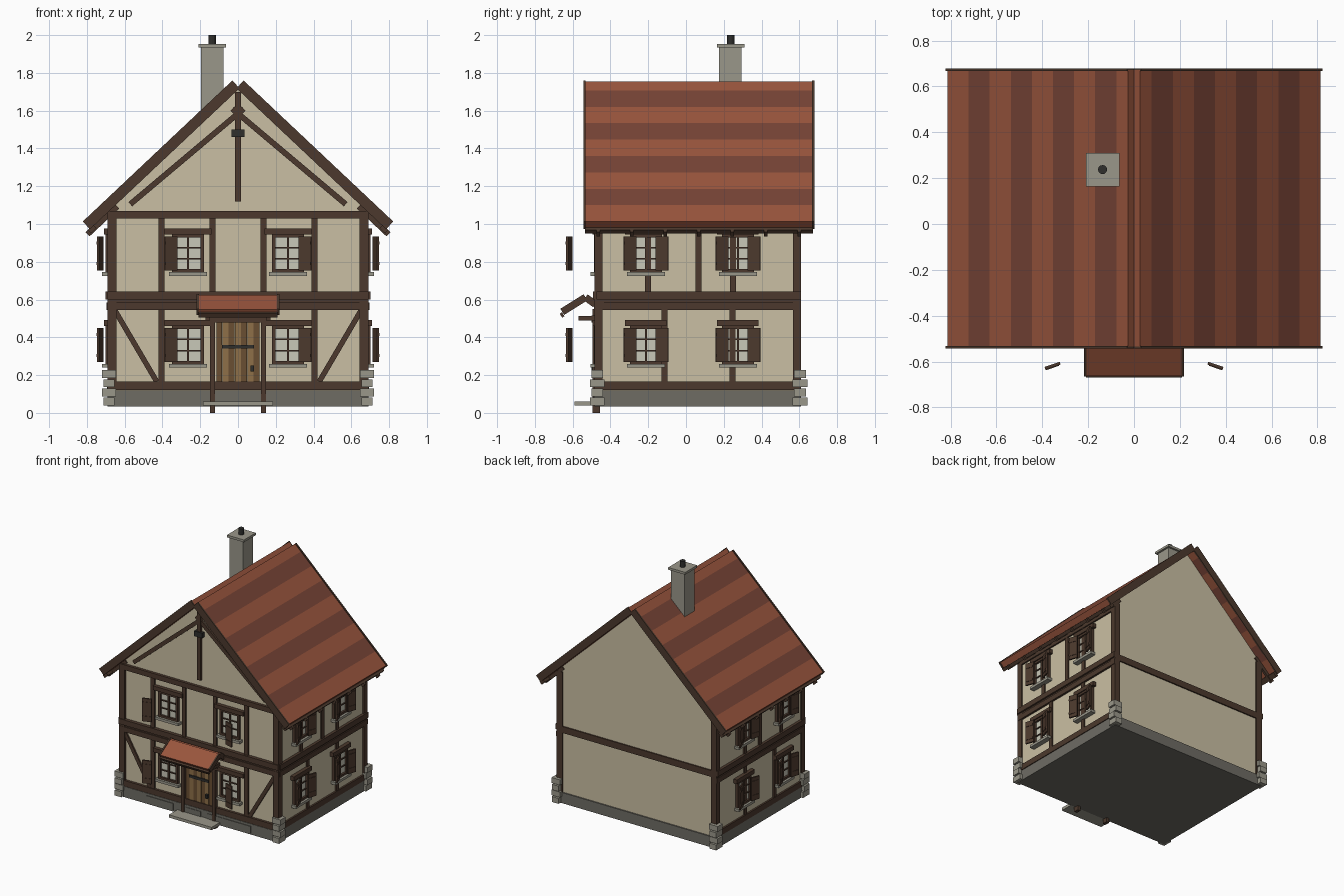
import bpy, bmesh, math

if "Cube" in bpy.data.objects:
    bpy.data.objects.remove(bpy.data.objects["Cube"])

def mat(name, h):
    def lin(c): return ((c + 0.055) / 1.055) ** 2.4
    m = bpy.data.materials.new(name)
    m.diffuse_color = [lin(int(h[i:i + 2], 16) / 255) for i in (0, 2, 4)] + [1]
    m.use_nodes = True
    m.node_tree.nodes["Principled BSDF"].inputs["Base Color"].default_value = m.diffuse_color
    return m

PLASTER, TIMBER = mat("plaster", "CABFA3"), mat("timber", "4C392D")
TILE_A, TILE_B = mat("tile_light", "99553D"), mat("tile_dark", "774436")
STONE, BASE = mat("stone", "9A978A"), mat("base_stone", "6E6C64")
PLANK_A, PLANK_B = mat("plank_light", "8E7048"), mat("plank_dark", "6A4E32")
IRON, GLASS = mat("iron", "2E2E2C"), mat("glass", "C9C8B8")

XZ = lambda a, b, t: (a, t, b)      # profile seen from the front
YZ = lambda a, b, t: (t, a, b)      # profile seen from the side

def prism(name, pts, lo, hi, m, place=XZ):
    bm = bmesh.new()
    rings = [[bm.verts.new(place(a, b, t)) for a, b in pts] for t in (lo, hi)]
    bm.faces.new(rings[0]); bm.faces.new(rings[1])
    n = len(pts)
    for i in range(n):
        j = (i + 1) % n
        bm.faces.new([rings[0][i], rings[0][j], rings[1][j], rings[1][i]])
    bmesh.ops.recalc_face_normals(bm, faces=bm.faces)
    me = bpy.data.meshes.new(name)
    bm.to_mesh(me); bm.free()
    me.materials.append(m)
    ob = bpy.data.objects.new(name, me)
    bpy.context.collection.objects.link(ob)
    return ob

def box(name, x0, x1, y0, y1, z0, z1, m, place=XZ):
    """x = along, y = depth, z = up, mapped through place."""
    return prism(name, [(x0, z0), (x1, z0), (x1, z1), (x0, z1)], y0, y1, m, place)

def bar(name, p, q, w, lo, hi, m, place=XZ):
    dx, dz = q[0] - p[0], q[1] - p[1]
    k = w / 2 / math.hypot(dx, dz)
    ox, oz = -dz * k, dx * k
    prism(name, [(p[0] + ox, p[1] + oz), (q[0] + ox, q[1] + oz),
                 (q[0] - ox, q[1] - oz), (p[0] - ox, p[1] - oz)], lo, hi, m, place)

FRONT, BACK, SIDE = -0.465, 0.60, 0.68
front = lambda u, z, v: (u, FRONT - v, z)            # v points out of the wall
def side(s): return lambda u, z, v: (s * (SIDE + v), u, z)

# walls with gables, foundation
prism("walls", [(-SIDE, 0.1), (SIDE, 0.1), (SIDE, 1.075), (0, 1.715), (-SIDE, 1.075)], FRONT, BACK, PLASTER)
box("foundation", -0.69, 0.69, -0.485, 0.61, 0.035, 0.118, BASE)
for s in (-1, 1):
    a, b = sorted((s * 0.22, s * 0.45))
    box("foundation_stone", a, b, -0.49, -0.47, 0.042, 0.1, BASE)
for x in (-0.06, 0.16):
    box("foundation_stone_small", x - 0.08, x + 0.08, -0.489, -0.47, 0.042, 0.1, BASE)
box("door_step", -0.185, 0.185, -0.59, -0.46, 0.038, 0.06, STONE)

# corner posts and stone quoins
for s in (-1, 1):
    for y in (-0.463, 0.588):
        x = s * 0.667
        box("corner_post", x - 0.025, x + 0.025, y - 0.022, y + 0.022, 0.12, 1.06, TIMBER)
        for i in range(4):
            e = 0.004 if i % 2 else -0.004
            z = 0.04 + i * 0.048
            cy = y - 0.007 if y < 0 else y + 0.016
            box("quoin", s * 0.682 - 0.033 - e, s * 0.682 + 0.033 + e,
                cy - 0.035 + e, cy + 0.035 - e, z, z + 0.042, STONE)

# horizontal beams: front, sides, back
for z0, z1, v in ((0.12, 0.165, 0.02), (0.545, 0.585, 0.022), (0.58, 0.605, 0.014), (0.6, 0.642, 0.028)):
    box("front_beam", -0.69, 0.69, -0.03, v, z0, z1, TIMBER, front)
    for s in (-1, 1):
        box("side_beam", -0.475, 0.61, -0.03, v - 0.006, z0, z1, TIMBER, side(s))
box("gable_beam", -0.69, 0.69, -0.03, 0.022, 1.03, 1.07, TIMBER, front)
box("back_beam", -0.68, 0.68, 0.58, 0.61, 0.585, 0.635, TIMBER)
for s in (-1, 1):
    box("wall_plate", -0.475, 0.61, -0.03, 0.012, 1.0, 1.05, TIMBER, side(s))

# upright studs and braces
for s in (-1, 1):
    box("front_stud_low", s * 0.405 - 0.016, s * 0.405 + 0.016, -0.02, 0.014, 0.16, 0.55, TIMBER, front)
    box("front_stud_up", s * 0.405 - 0.016, s * 0.405 + 0.016, -0.02, 0.014, 0.64, 1.03, TIMBER, front)
    box("middle_stud_up", s * 0.135 - 0.015, s * 0.135 + 0.015, -0.02, 0.014, 0.64, 1.03, TIMBER, front)
    box("door_post", s * 0.135 - 0.013, s * 0.135 + 0.013, -0.01, 0.03, 0.0, 0.55, TIMBER, front)
    bar("front_brace", (s * 0.65, 0.54), (s * 0.43, 0.165), 0.028, -0.01, 0.012, TIMBER, front)
    bar("gable_brace", (s * 0.57, 1.105), (-s * 0.03, 1.61), 0.03, -0.01, 0.014, TIMBER, front)
    for y, z0, z1 in ((-0.115, 0.16, 0.55), (0.245, 0.16, 0.55), (-0.2, 0.64, 1.0),
                      (0.065, 0.64, 1.0), (0.248, 0.64, 1.0)):
        box("side_stud", y - 0.016, y + 0.016, -0.02, 0.01, z0, z1, TIMBER, side(s))
box("king_post", -0.015, 0.015, -0.01, 0.018, 1.12, 1.7, TIMBER, front)
box("iron_plate", -0.034, 0.034, 0.0, 0.028, 1.46, 1.5, IRON, front)

# windows
def window(u, z, place, shutters, lintel_w):
    w = 0.075
    box("window_glass", u - w, u + w, 0, 0.006, z, z + 0.2, GLASS, place)
    for e in (-1, 1):
        box("window_jamb", u + e * w - 0.009, u + e * w + 0.009, 0, 0.022, z, z + 0.2, TIMBER, place)
    for k in (0.008, 0.192):
        box("window_rail", u - w, u + w, 0, 0.022, z + k - 0.008, z + k + 0.008, TIMBER, place)
    for k in (0.07, 0.13):
        box("window_muntin", u - w, u + w, 0, 0.014, z + k - 0.004, z + k + 0.004, TIMBER, place)
    box("window_mullion", u - 0.006, u + 0.006, 0, 0.016, z, z + 0.2, TIMBER, place)
    box("window_lintel", u - lintel_w, u + lintel_w, -0.01, 0.03, z + 0.2, z + 0.232, TIMBER, place)
    box("window_sill", u - 0.1, u + 0.1, -0.01, 0.04, z - 0.02, z, STONE, place)
    # shutters stand ajar, outer edge further from the wall
    for e, du, v in shutters:
        c = u + e * du
        plan = lambda a, b, t: place(a, t, b)
        bar("shutter", (c - e * 0.033, v - 0.011), (c + e * 0.033, v + 0.011), 0.012, z + 0.01, z + 0.19, TIMBER, plan)
        for k in (0.045, 0.155):
            bar("shutter_batten", (c - e * 0.028, v - 0.003), (c + e * 0.03, v + 0.017), 0.006,
                z + k - 0.008, z + k + 0.008, TIMBER, plan)

for z in (0.26, 0.745):
    for s in (-1, 1):
        window(s * 0.265, z, front, [(s, 0.09, 0.153)], 0.125)
        for y in (-0.212, 0.275):
            window(y, z, side(s), [(-1, 0.085, 0.05), (1, 0.085, 0.05)], 0.11)

# door
for i in range(7):
    x = -0.115 + i * 0.23 / 7
    box("door_plank", x, x + 0.0315, 0, 0.012 + 0.003 * (i % 2), 0.16, 0.485, (PLANK_B, PLANK_A)[i % 2], front)
box("door_strap", -0.085, 0.085, 0.0, 0.022, 0.34, 0.36, IRON, front)
box("door_handle", 0.066, 0.084, 0.0, 0.035, 0.22, 0.25, IRON, front)
box("door_lintel", -0.17, 0.17, -0.01, 0.035, 0.478, 0.515, TIMBER, front)
for s in (-1, 1):
    box("porch_bracket", s * 0.16 - 0.012, s * 0.16 + 0.012, 0.0, 0.105, 0.49, 0.512, TIMBER, front)

# porch roof: two slopes, with edge boards
for p, q in (((-0.532, 0.612), (-0.655, 0.535)), ((-0.532, 0.612), (-0.48, 0.575))):
    bar("porch_roof", p, q, 0.03, -0.21, 0.21, TILE_A, YZ)
    for s in (-1, 1):
        a, b = sorted((s * 0.207, s * 0.219))
        bar("porch_edge", p, q, 0.038, a, b, TIMBER, YZ)
bar("porch_eave", (-0.65, 0.522), (-0.662, 0.515), 0.025, -0.21, 0.21, TIMBER, YZ)

# main roof: tile courses, barge boards, eave boards, rafter tails
ANG = math.radians(43.3)
C, S = math.cos(ANG), math.sin(ANG)
def slope(name, s, d0, d1, n0, n1, y0, y1, m):
    pts = [(s * (0.026 + d * C + n * S), 1.755 - d * S + n * C)
           for d, n in ((d0, n0), (d1, n0), (d1, n1), (d0, n1))]
    prism(name, pts, y0, y1, m)

for s in (-1, 1):
    for i in range(9):
        d1 = 1.082 - i * 0.1265
        slope("tile_course", s, max(0, d1 - 0.1265), d1, -0.05, 0, -0.535, 0.672,
              TILE_B if i % 2 else TILE_A)
    for y in (-0.543, 0.667):
        slope("barge_board", s, 0, 1.088, -0.05, 0.006, y, y + 0.012, TIMBER)
    slope("eave_board", s, 1.06, 1.1, -0.07, -0.045, -0.535, 0.672, TIMBER)
    for i in range(7):
        y = -0.465 + i * 0.1775
        slope("rafter_tail", s, 0.9, 1.116, -0.076, -0.045, y - 0.009, y + 0.009, TIMBER)

# chimney
box("chimney", -0.195, -0.078, 0.175, 0.295, 1.4, 1.937, STONE)
box("chimney_cap", -0.21, -0.063, 0.163, 0.31, 1.935, 1.953, STONE)
pot = [(-0.137 + 0.02 * math.cos(k * math.tau / 12), 0.237 + 0.02 * math.sin(k * math.tau / 12)) for k in range(12)]
prism("chimney_pot", pot, 1.95, 2.0, IRON, lambda a, b, t: (a, b, t))
